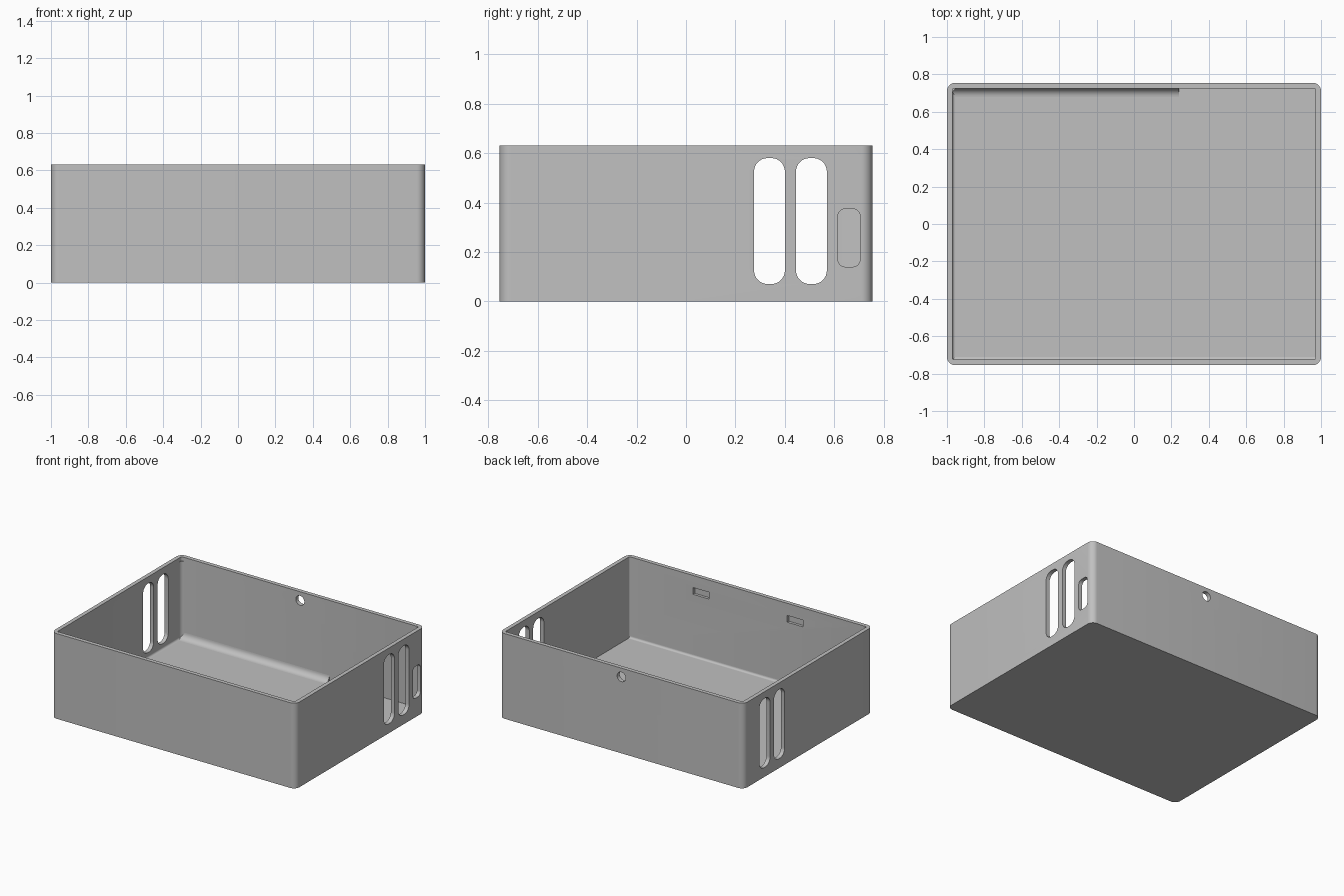
import bpy, bmesh
from math import sin, cos, pi, radians
from mathutils import Matrix, Vector

cube = bpy.data.objects.get("Cube")
if cube:
    bpy.data.objects.remove(cube, do_unlink=True)

L, W, H = 2.0, 1.51, 0.63      # outside size
T = 0.03                       # wall and floor thickness
IX, IY = L / 2 - T, W / 2 - T  # inside half sizes

grey = bpy.data.materials.new("plain_grey")
grey.use_nodes = True
colour = (0.53, 0.53, 0.53, 1)
grey.diffuse_color = colour
grey.node_tree.nodes["Principled BSDF"].inputs["Base Color"].default_value = colour

# Axes (u, v, extrusion) of the prism profiles
UP = (Vector((1, 0, 0)), Vector((0, 1, 0)), Vector((0, 0, 1)))
ALONG_X = (Vector((0, 1, 0)), Vector((0, 0, 1)), Vector((1, 0, 0)))
ALONG_Y = (Vector((0, 0, 1)), Vector((1, 0, 0)), Vector((0, 1, 0)))


def rounded(w, h, r, steps=8):
    """Outline of a rectangle with rounded corners."""
    pts = []
    for i, (sx, sy) in enumerate(((1, 1), (-1, 1), (-1, -1), (1, -1))):
        for k in range(steps + 1):
            a = (i + k / steps) * pi / 2
            pts.append((sx * (w / 2 - r) + r * cos(a), sy * (h / 2 - r) + r * sin(a)))
    return pts


def cove(r, su, sv, steps=8):
    """Concave corner filler; the corner is at the origin, su and sv point inward."""
    e = 0.005
    pts = [(-e, -e), (r, -e)]
    for k in range(steps + 1):
        a = k / steps * pi / 2
        pts.append((r - r * sin(a), r - r * cos(a)))
    pts.append((-e, r))
    return [(su * u, sv * v) for u, v in pts]


def prism(name, pts, axes, start, length):
    """Extrude a profile from the start point."""
    u, v, n = axes
    bm = bmesh.new()
    face = bm.faces.new([bm.verts.new(Vector(start) + u * a + v * b) for a, b in pts])
    top = bmesh.ops.extrude_face_region(bm, geom=[face])["geom"]
    bmesh.ops.translate(bm, vec=n * length,
                        verts=[g for g in top if isinstance(g, bmesh.types.BMVert)])
    bmesh.ops.remove_doubles(bm, verts=bm.verts, dist=1e-5)
    bmesh.ops.recalc_face_normals(bm, faces=bm.faces)
    mesh = bpy.data.meshes.new(name)
    bm.to_mesh(mesh)
    bm.free()
    mesh.materials.append(grey)
    obj = bpy.data.objects.new(name, mesh)
    bpy.context.collection.objects.link(obj)
    return obj


def smooth(obj):
    bpy.ops.object.select_all(action="DESELECT")
    obj.select_set(True)
    bpy.context.view_layer.objects.active = obj
    bpy.ops.object.shade_smooth_by_angle(angle=radians(30))


# Tray with rounded outer corners
tray = prism("tray", rounded(L, W, 0.045), UP, (0, 0, 0), H)

# Inner cavity
cutters = [prism("cavity", rounded(2 * IX, 2 * IY, 0.006, 3), UP, (0, 0, T), H)]

# Pairs of tall vent slots through both end walls
for y in (0.338, 0.508):
    cutters.append(prism("vent_slot", rounded(0.125, 0.51, 0.055), ALONG_X,
                         (-1.2, y, 0.325), 2.4))

# Small port in the left end wall
cutters.append(prism("port", rounded(0.09, 0.235, 0.03), ALONG_X, (0.9, 0.66, 0.257), 0.3))

# Round hole in the back wall
cutters.append(prism("back_hole", rounded(0.07, 0.07, 0.0349), ALONG_Y, (0, 0.65, 0.565), 0.3))

# Two latch recesses inside the front wall
for x in (-0.385, 0.385):
    cutters.append(prism("latch_recess", rounded(0.05, 0.13, 0.001, 1), ALONG_Y,
                         (x, -IY - 0.02, 0.515), 0.06))

# Cut everything and discard the cutters
bpy.context.view_layer.objects.active = tray
for c in cutters:
    c.hide_render = True
    mod = tray.modifiers.new(c.name, "BOOLEAN")
    mod.operation = "DIFFERENCE"
    mod.solver = "EXACT"
    mod.object = c
    bpy.ops.object.modifier_apply(modifier=mod.name)
    bpy.data.objects.remove(c, do_unlink=True)
smooth(tray)

# Coves where the walls meet the floor, and in one upright corner
smooth(prism("back_floor_cove", cove(0.045, -1, 1), ALONG_X, (-IX, IY, T), IX + 0.24))
smooth(prism("front_floor_cove", cove(0.015, 1, 1), ALONG_X, (-IX, -IY, T), 2 * IX))
smooth(prism("right_floor_cove", cove(0.015, 1, 1), ALONG_Y, (-IX, -IY, T), 2 * IY))
smooth(prism("corner_cove", cove(0.03, 1, -1), UP, (-IX, IY, T), H - 2 * T))
